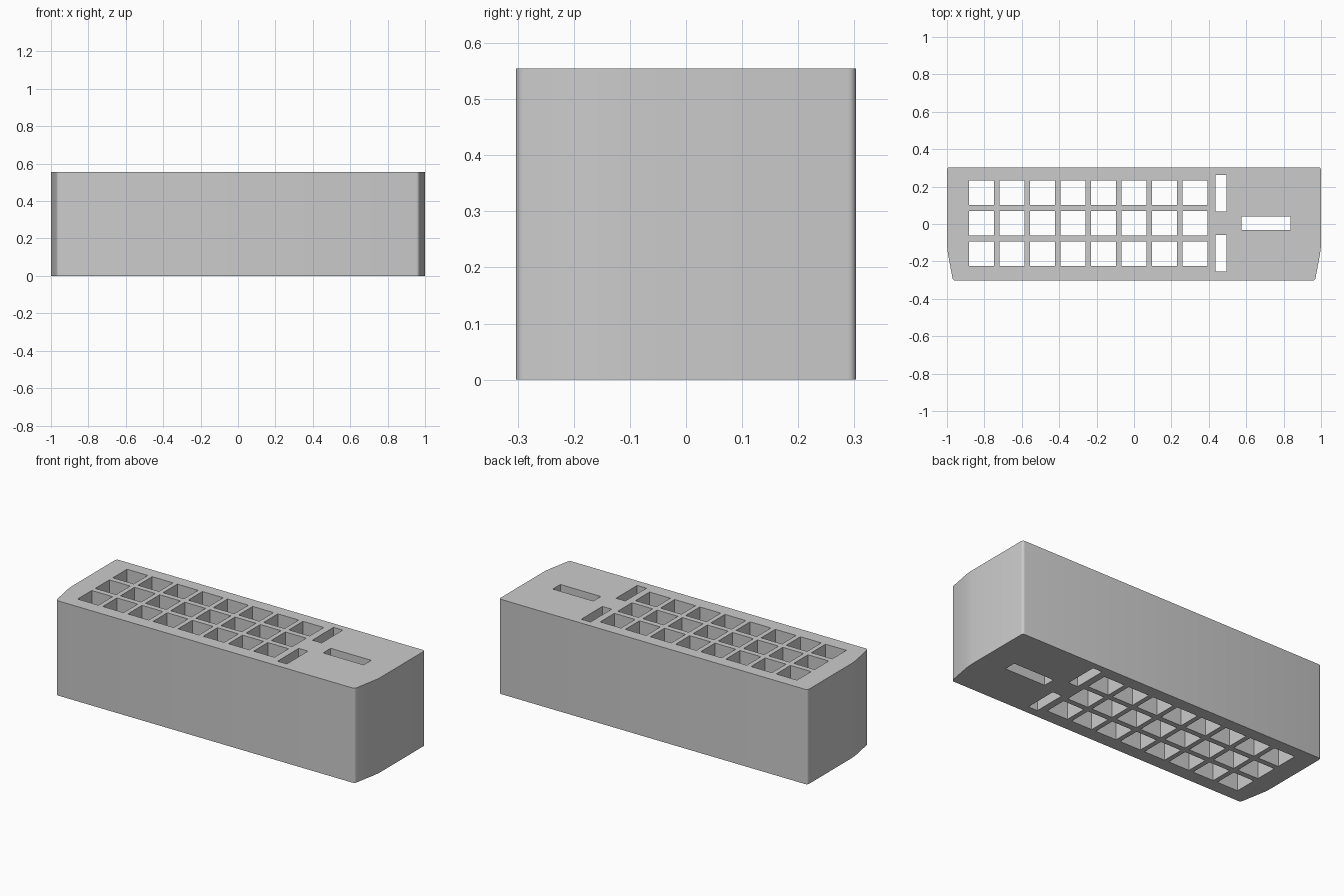
import bpy
import bmesh
import math

HEIGHT = 0.555
default = bpy.data.objects.get("Cube")
if default:
    bpy.data.objects.remove(default, do_unlink=True)

grey = bpy.data.materials.new("plain grey")
grey.use_nodes = True
colour = (0.6, 0.6, 0.6, 1)
grey.diffuse_color = colour
grey.node_tree.nodes["Principled BSDF"].inputs["Base Color"].default_value = colour


def make_object(name, bm):
    bmesh.ops.recalc_face_normals(bm, faces=bm.faces)
    mesh = bpy.data.meshes.new(name)
    bm.to_mesh(mesh)
    bm.free()
    mesh.materials.append(grey)
    obj = bpy.data.objects.new(name, mesh)
    bpy.context.collection.objects.link(obj)
    return obj


def extrude_outline(bm, points, bottom, top):
    face = bm.faces.new([bm.verts.new((x, y, bottom)) for x, y in points])
    grown = bmesh.ops.extrude_face_region(bm, geom=[face])["geom"]
    verts = [v for v in grown if isinstance(v, bmesh.types.BMVert)]
    bmesh.ops.translate(bm, verts=verts, vec=(0, 0, top - bottom))


def add_hole(bm, x, y, width, depth):
    w, d = width / 2, depth / 2
    corners = [(x - w, y - d), (x + w, y - d), (x + w, y + d), (x - w, y + d)]
    extrude_outline(bm, corners, -0.1, HEIGHT + 0.1)


# Solid block with tapered front ends and softened upright edges
half = [(0.968, -0.303), (1, -0.13), (1, 0.303)]
outline = half + [(-x, y) for x, y in reversed(half)]
bm = bmesh.new()
extrude_outline(bm, outline, 0, HEIGHT)


def upright_edges(test):
    return [e for e in bm.edges
            if abs(e.verts[0].co.z - e.verts[1].co.z) > 0.1 and test(e.verts[0].co.y)]


bmesh.ops.bevel(bm, geom=upright_edges(lambda y: abs(y) > 0.2), offset=0.014,
                segments=4, profile=0.5, affect='EDGES')
bmesh.ops.bevel(bm, geom=upright_edges(lambda y: -0.2 < y < 0), offset=0.03,
                segments=3, profile=0.5, affect='EDGES')
block = make_object("holder_block", bm)

# Cutter for the square pockets and the narrow slots
bm = bmesh.new()
for column in range(8):
    for row in (-1, 0, 1):
        add_hole(bm, -0.815 + column * 0.163, 0.004 + row * 0.163, 0.135, 0.131)
for side in (-1, 1):
    add_hole(bm, 0.465, 0.004 + side * 0.161, 0.06, 0.196)
add_hole(bm, 0.705, 0.004, 0.263, 0.07)
cutter = make_object("hole_cutter", bm)
cutter.hide_render = True

# Cut the holes right through the block
cut = block.modifiers.new("holes", 'BOOLEAN')
cut.operation = 'DIFFERENCE'
cut.solver = 'EXACT'
cut.object = cutter
bpy.ops.object.select_all(action='DESELECT')
block.select_set(True)
bpy.context.view_layer.objects.active = block
bpy.ops.object.modifier_apply(modifier=cut.name)
bpy.data.objects.remove(cutter, do_unlink=True)
bpy.ops.object.shade_smooth_by_angle(angle=math.radians(35))
